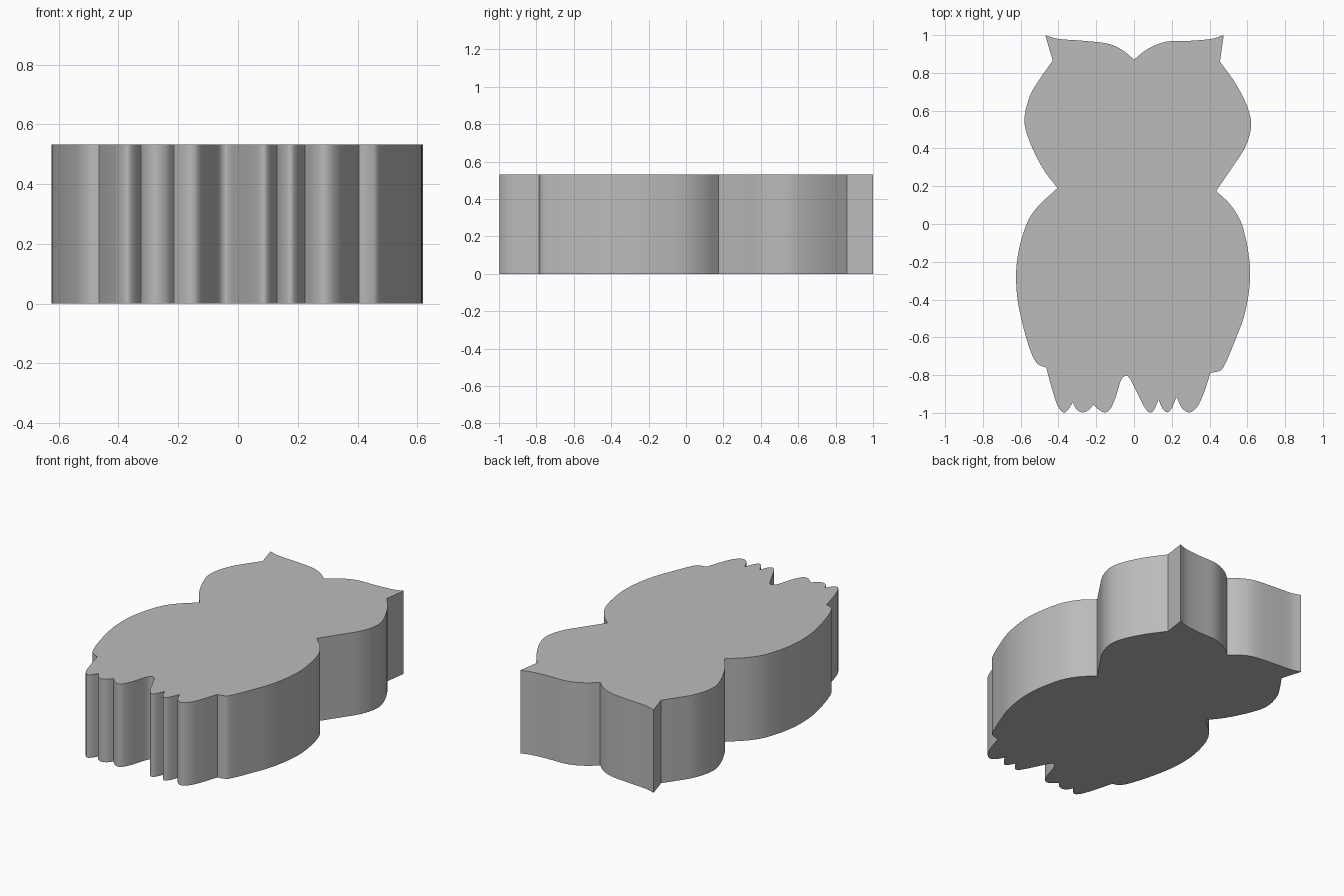
import bpy
import bmesh
from mathutils import Vector

HEIGHT = 0.532
STEPS = 5

default_cube = bpy.data.objects.get("Cube")
if default_cube:
    bpy.data.objects.remove(default_cube, do_unlink=True)


def smooth_run(points):
    """Curve through the points, sharp at both ends; the last point is left out."""
    pts = [Vector(p) for p in points]
    # mirrored phantom points let the curve leave each end naturally
    pts = [pts[0] * 2 - pts[1]] + pts + [pts[-1] * 2 - pts[-2]]
    result = []
    for a, b, c, d in zip(pts, pts[1:], pts[2:], pts[3:]):
        for step in range(STEPS):
            t = step / STEPS
            result.append(0.5 * (2 * b + (c - a) * t
                                 + (2 * a - 5 * b + 4 * c - d) * t ** 2
                                 + (3 * b - a - 3 * c + d) * t ** 3))
    return result


# Outline runs, clockwise; each run starts where the previous one ends
brow_left = [(-.4, .98), (-.27, .97), (-.14, .955), (-.06, .92), (0, .87)]
brow_right = [(.07, .925), (.17, .965), (.3, .97), (.41, .98), (.475, 1)]
ear_right = [(.455, .86)]
head_right = [(.54, .74), (.6, .62), (.62, .52), (.59, .41), (.52, .3), (.435, .175)]
body_right = [(.52, .09), (.58, -.03), (.615, -.25), (.59, -.46), (.53, -.63),
              (.475, -.755), (.445, -.78), (.405, -.787)]
toe_a = [(.375, -.88), (.34, -.96), (.295, -.997), (.255, -.975), (.225, -.915)]
toe_b = [(.2, -.975), (.175, -.997), (.15, -.975), (.13, -.93)]
toes_middle = [(.105, -.985), (.08, -.997), (.05, -.96), (0, -.86), (-.025, -.815),
               (-.045, -.803), (-.07, -.83), (-.1, -.925), (-.13, -.985),
               (-.16, -.997), (-.19, -.98), (-.215, -.955)]
toe_c = [(-.24, -.985), (-.275, -.997), (-.305, -.98), (-.325, -.945)]
toe_d = [(-.35, -.985), (-.375, -.997), (-.405, -.96), (-.435, -.87), (-.465, -.76)]
body_left = [(-.51, -.74), (-.545, -.68), (-.59, -.53), (-.62, -.37), (-.62, -.2),
             (-.58, -.03), (-.52, .08), (-.405, .19)]
head_left = [(-.48, .29), (-.55, .43), (-.58, .55), (-.55, .68), (-.49, .78), (-.43, .865)]
ear_left = [(-.47, 1)]

runs = [brow_left, brow_right, ear_right, head_right, body_right, toe_a, toe_b,
        toes_middle, toe_c, toe_d, body_left, head_left, ear_left]
outline = []
start = ear_left[-1]
for run in runs:
    outline += smooth_run([start] + run)
    start = run[-1]

# Solid slab: fill the outline and extrude it upward
bm = bmesh.new()
base = bm.faces.new([bm.verts.new((p.x, p.y, 0)) for p in outline])
extruded = bmesh.ops.extrude_face_region(bm, geom=[base], use_keep_orig=True)
top_verts = [v for v in extruded["geom"] if isinstance(v, bmesh.types.BMVert)]
bmesh.ops.translate(bm, verts=top_verts, vec=(0, 0, HEIGHT))
bmesh.ops.recalc_face_normals(bm, faces=bm.faces)
mesh = bpy.data.meshes.new("owl_slab")
bm.to_mesh(mesh)
bm.free()

owl = bpy.data.objects.new("owl_slab", mesh)
bpy.context.collection.objects.link(owl)

# Single plain grey
grey = bpy.data.materials.new("plain_grey")
grey.use_nodes = True
colour = (0.5, 0.5, 0.5, 1)
grey.diffuse_color = colour
grey.node_tree.nodes["Principled BSDF"].inputs["Base Color"].default_value = colour
mesh.materials.append(grey)

# Soft walls, crisp rims and cusps
bpy.ops.object.select_all(action="DESELECT")
owl.select_set(True)
bpy.context.view_layer.objects.active = owl
bpy.ops.object.shade_smooth_by_angle(angle=0.6)
